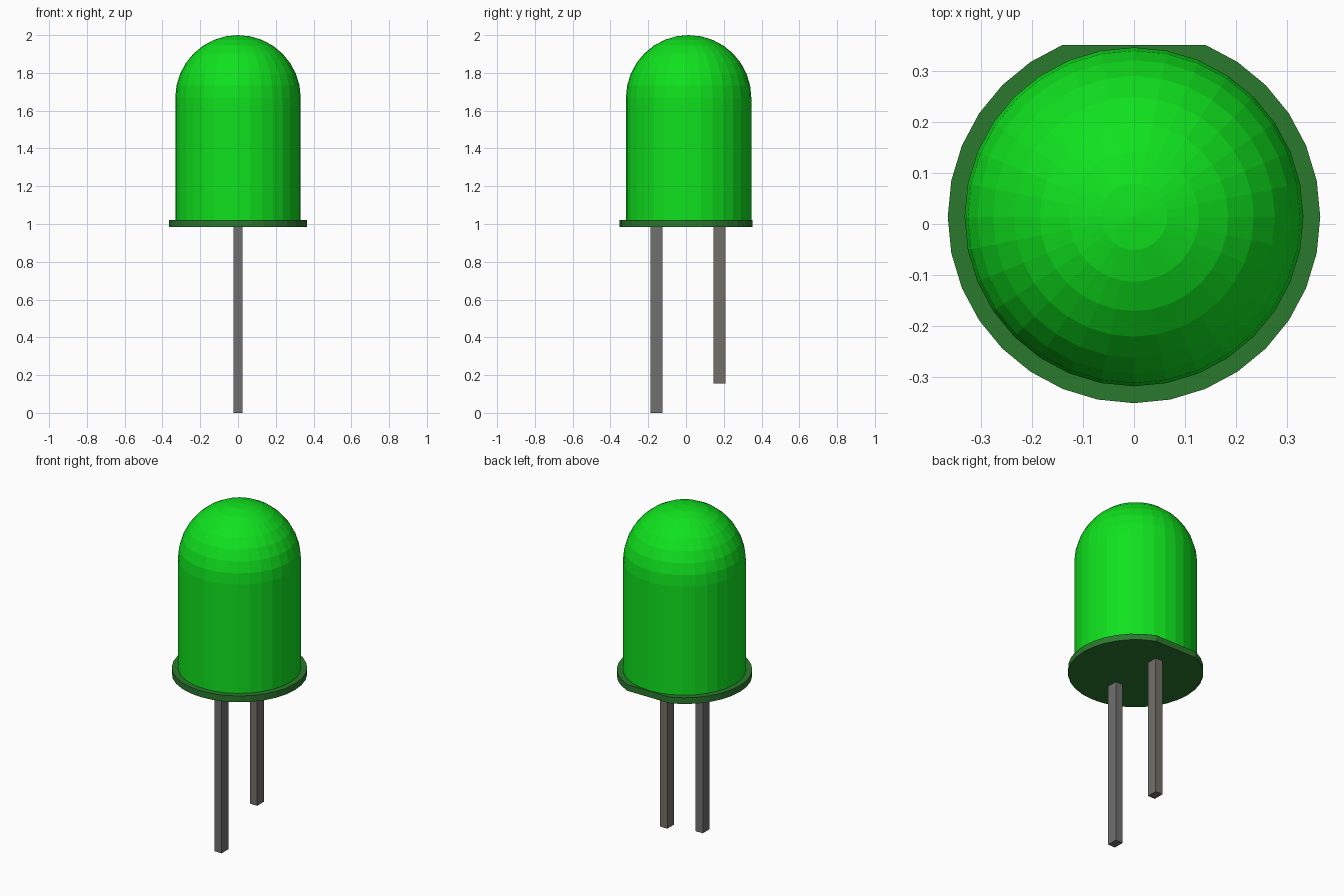
import bpy, bmesh, math

if "Cube" in bpy.data.objects:
    bpy.data.objects.remove(bpy.data.objects["Cube"])

SIDES = 32
CY = 0.014          # axis of the round parts, offset because of the rim flat
BODY_R, RIM_R = 0.332, 0.365
RIM_Z0, RIM_Z1 = 0.985, 1.022


def material(name, rgb):
    m = bpy.data.materials.new(name)
    m.diffuse_color = (*rgb, 1)
    m.use_nodes = True
    m.node_tree.nodes["Principled BSDF"].inputs["Base Color"].default_value = m.diffuse_color
    return m


def finish(name, bm, mat):
    bmesh.ops.recalc_face_normals(bm, faces=bm.faces[:])
    mesh = bpy.data.meshes.new(name)
    bm.to_mesh(mesh)
    bm.free()
    ob = bpy.data.objects.new(name, mesh)
    mesh.materials.append(mat)
    bpy.context.collection.objects.link(ob)
    return ob


def ring(bm, r, z, skip=()):
    return [bm.verts.new((r * math.cos(2 * math.pi * i / SIDES),
                          CY + r * math.sin(2 * math.pi * i / SIDES), z))
            for i in range(SIDES) if i not in skip]


def bridge(bm, a, b):
    n = len(a)
    for i in range(n):
        j = (i + 1) % n
        bm.faces.new((a[i], a[j], b[j], b[i]))


lens_green = material("lens_green", (0.005, 0.76, 0.013))
rim_green = material("rim_green", (0.024, 0.19, 0.027))
metal = material("lead_metal", (0.16, 0.16, 0.16))
metal_warm = material("lead_metal_warm", (0.17, 0.16, 0.14))

# Lens: straight cylinder topped by a hemisphere
bm = bmesh.new()
dome_z = 2.0 - BODY_R
rings = [ring(bm, BODY_R, RIM_Z1)]
for k in range(8):
    a = math.radians(11.25 * k)
    rings.append(ring(bm, BODY_R * math.cos(a), dome_z + BODY_R * math.sin(a)))
for lower, upper in zip(rings, rings[1:]):
    bridge(bm, lower, upper)
tip = bm.verts.new((0, CY, 2.0))
for i in range(SIDES):
    bm.faces.new((rings[-1][i], rings[-1][(i + 1) % SIDES], tip))
bm.faces.new(rings[0])
finish("lens", bm, lens_green)

# Rim: thin disc with the three rearmost corners left out to make the flat
bm = bmesh.new()
flat = (7, 8, 9)
bottom = ring(bm, RIM_R, RIM_Z0, flat)
top = ring(bm, RIM_R, RIM_Z1, flat)
bridge(bm, bottom, top)
bm.faces.new(bottom)
bm.faces.new(top)
finish("rim", bm, rim_green)

# Leads: a long front one and a short back one
for name, y, z0, mat in (("long_lead", -0.156, 0.0, metal),
                         ("short_lead", 0.178, 0.155, metal_warm)):
    bm = bmesh.new()
    bmesh.ops.create_cube(bm, size=1)
    bmesh.ops.scale(bm, vec=(0.048, 0.064, RIM_Z0 - z0), verts=bm.verts[:])
    bmesh.ops.translate(bm, vec=(0, y, (RIM_Z0 + z0) / 2), verts=bm.verts[:])
    finish(name, bm, mat)
